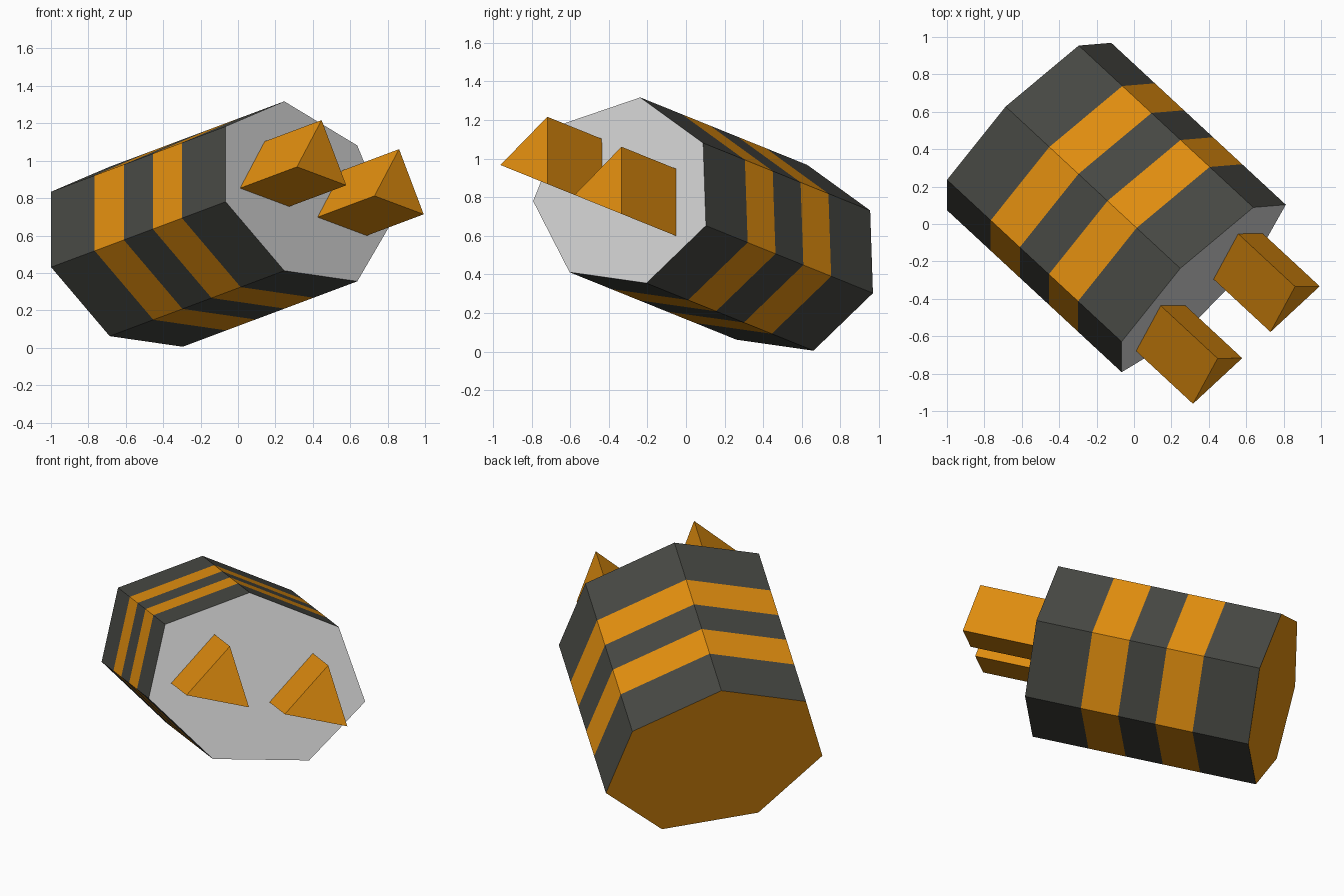
import bpy, bmesh
from math import cos, sin, pi, radians
from mathutils import Matrix

if "Cube" in bpy.data.objects:
    bpy.data.objects.remove(bpy.data.objects["Cube"])


def material(name, rgb):
    m = bpy.data.materials.new(name)
    m.diffuse_color = (*rgb, 1)
    m.use_nodes = True
    m.node_tree.nodes["Principled BSDF"].inputs["Base Color"].default_value = m.diffuse_color
    return m


DARK = material("charcoal", (0.065, 0.067, 0.058))
ORANGE = material("orange", (0.79, 0.283, 0.005))
GREY = material("light grey", (0.672, 0.672, 0.672))

# Local frame: x across the face, y along the body axis towards the back, z up the face
FRAME = (Matrix.Translation((0.35, -0.325, 0.826))
         @ Matrix.Rotation(radians(-22), 4, 'X')
         @ Matrix.Rotation(radians(45), 4, 'Z'))


def prism(name, profile, stations, mats, bands, front, back):
    """Sweep a profile along local y, one material index per band, plus end caps."""
    bm = bmesh.new()
    rings = [[bm.verts.new((x, y, z)) for x, z in profile] for y in stations]
    n = len(profile)
    for a, b, idx in zip(rings, rings[1:], bands):
        for i in range(n):
            j = (i + 1) % n
            bm.faces.new((a[i], a[j], b[j], b[i])).material_index = idx
    bm.faces.new(rings[0]).material_index = front
    bm.faces.new(rings[-1]).material_index = back
    bmesh.ops.recalc_face_normals(bm, faces=bm.faces)
    me = bpy.data.meshes.new(name)
    bm.to_mesh(me)
    bm.free()
    for m in mats:
        me.materials.append(m)
    ob = bpy.data.objects.new(name, me)
    ob.matrix_world = FRAME
    bpy.context.collection.objects.link(ob)
    return ob


# Striped seven-sided body, grey front face and orange back face
LENGTH = 1.32
heptagon = [(0.653 * cos(2 * pi * k / 7), 0.501 * sin(2 * pi * k / 7)) for k in range(7)]
stations = [LENGTH * f for f in (0, 1 / 4, 5 / 12, 7 / 12, 3 / 4, 1)]
prism("striped_body", heptagon, stations, [DARK, ORANGE, GREY], [0, 1, 0, 1, 0], 2, 1)

# Two triangular prongs on the front face
for side, cx in (("left", -0.293), ("right", 0.293)):
    triangle = [(cx + 0.215 * cos(pi / 2 + 2 * pi * k / 3),
                 0.215 * sin(pi / 2 + 2 * pi * k / 3)) for k in range(3)]
    prism(side + "_prong", triangle, [-0.43, 0.005], [ORANGE], [0], 0, 0)
